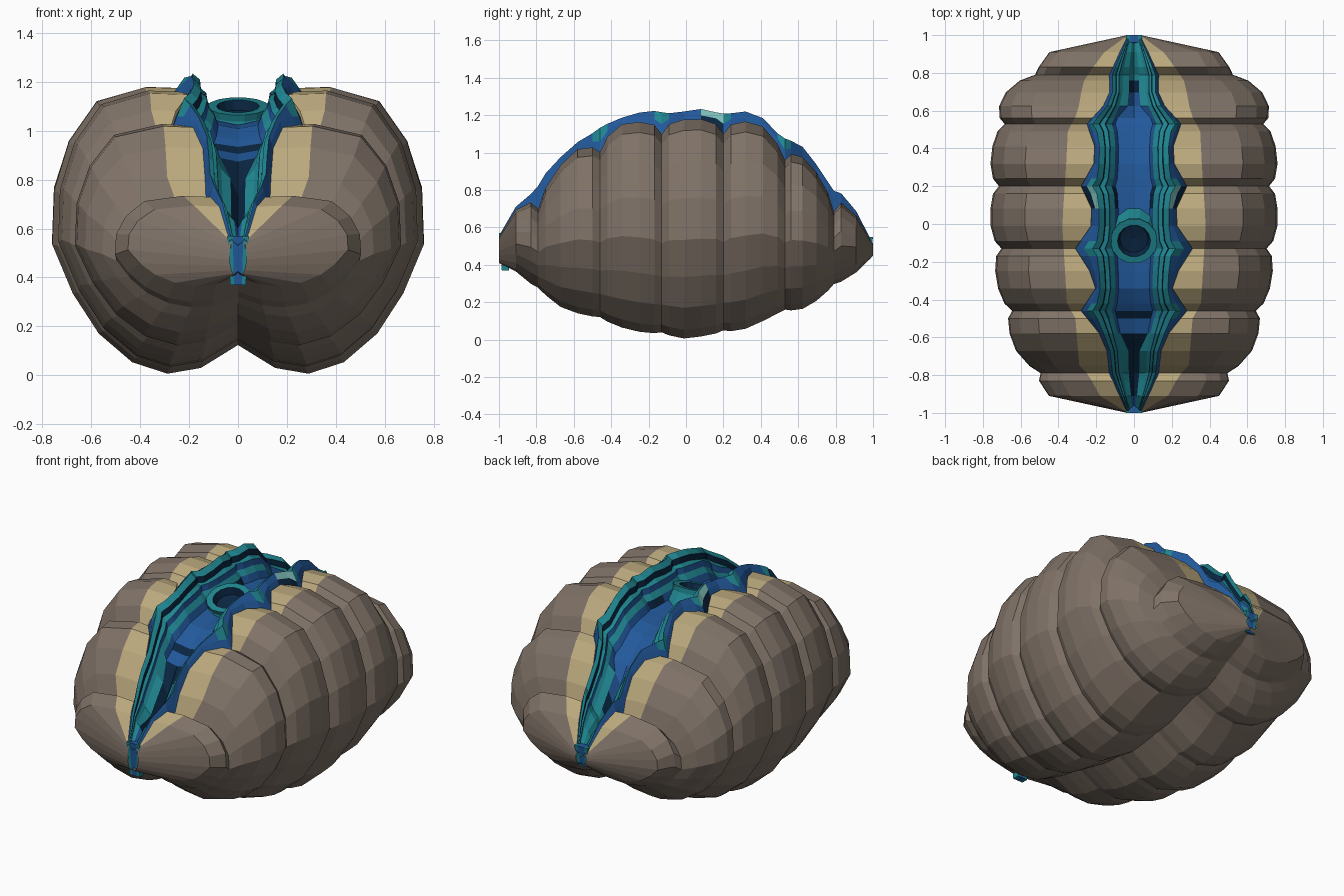
import bpy
import bmesh
from math import sin, cos, pi, radians
from mathutils import Matrix, Vector

if "Cube" in bpy.data.objects:
    bpy.data.objects.remove(bpy.data.objects["Cube"], do_unlink=True)


def material(name, rgb):
    m = bpy.data.materials.new(name)
    m.use_nodes = True
    m.diffuse_color = (*rgb, 1)
    m.node_tree.nodes["Principled BSDF"].inputs["Base Color"].default_value = (*rgb, 1)
    return m


SHELL = material("shell_brown", (.215, .17, .137))
TAN = material("rim_tan", (.50, .40, .21))
BLUE = material("mantle_blue", (.016, .1, .33))
NAVY = material("deep_navy", (.003, .019, .054))
TEAL = material("mantle_teal", (.014, .24, .285))
AQUA = material("pale_aqua", (.2, .5, .47))


def interp(table, y):
    for (a, va), (b, vb) in zip(table, table[1:]):
        if y <= b:
            return va + (vb - va) * (y - a) / (b - a)
    return table[-1][1]


def loft(name, rows, rule, mirror=True, closed=False):
    """Skin rows of points; rule(i, j) gives the material of each face."""
    bm = bmesh.new()
    grid = [[bm.verts.new(p) for p in row] for row in rows]
    mats = []
    count = len(rows[0])
    for i in range(len(rows) - 1):
        for j in range(count if closed else count - 1):
            k = (j + 1) % count
            f = bm.faces.new((grid[i][j], grid[i + 1][j], grid[i + 1][k], grid[i][k]))
            m = rule(i, j)
            if m not in mats:
                mats.append(m)
            f.material_index = mats.index(m)
    return finish(name, bm, mats, mirror)


def finish(name, bm, mats, mirror):
    me = bpy.data.meshes.new(name)
    bm.to_mesh(me)
    bm.free()
    for m in mats:
        me.materials.append(m)
    ob = bpy.data.objects.new(name, me)
    bpy.context.collection.objects.link(ob)
    if mirror:
        mod = ob.modifiers.new("mirror", 'MIRROR')
        mod.use_clip = True
    return ob


# Envelopes along the length: half width, underside, crest, rim and tan border
WIDTH = [(-1, .035), (-.91, .45), (-.79, .54), (-.65, .64), (-.5, .68), (-.3, .73),
         (0, .76), (.35, .76), (.65, .71), (.74, .65), (.82, .52), (.92, .44), (1, .035)]
BOTTOM = [(-1, .41), (-.9, .36), (-.8, .27), (-.65, .16), (-.5, .12), (-.3, .05),
          (0, .005), (.3, .05), (.5, .14), (.65, .17), (.8, .29), (.9, .35), (1, .45)]
TOP = [(-1, .55), (-.9, .71), (-.8, .76), (-.72, .88), (-.6, 1.01), (-.5, 1.05),
       (-.36, 1.15), (-.2, 1.17), (.05, 1.18), (.3, 1.17), (.4, 1.15), (.52, 1.04),
       (.62, .98), (.72, .87), (.79, .76), (.87, .73), (1, .51)]
LIP = [(-1, .03), (-.9, .08), (-.79, .13), (-.62, .15), (-.46, .28), (-.32, .19),
       (-.13, .31), (.03, .2), (.2, .28), (.36, .19), (.53, .25), (.66, .13),
       (.79, .13), (.9, .08), (1, .03)]
BORDER = [(-1, .032), (-.91, .18), (-.8, .24), (-.75, .29), (-.5, .31), (-.42, .355),
          (0, .38), (.3, .36), (.5, .35), (.58, .3), (.75, .27), (.9, .17), (1, .032)]
GROOVES = [-.79, -.46, -.13, .2, .53, .79]

# Stations: a sharp groove, then the rounded back of each rib
stations = [(-1, 0), (-.91, 0), (-.83, .15)]
for a, b in zip(GROOVES, GROOVES[1:]):
    for t, g in ((0, 1), (.12, .3), (.36, 0), (.64, 0), (.88, .3)):
        stations.append((a + (b - a) * t, g))
stations += [(.79, 1), (.83, .15), (.91, 0), (1, 0)]

PROFILE = [(0, .1), (.2, .02), (.38, 0), (.57, .04), (.75, .14), (.89, .28),
           (1, .45), (.99, .64), (.91, .81), (.76, .95)]


def shell_row(y, g):
    w = interp(WIDTH, y) - .045 * g
    zb = interp(BOTTOM, y) + .015 * g
    zt = interp(TOP, y) - .075 * g
    lip = interp(LIP, y)
    h = zt - zb
    row = [(u * w, y, zb + v * h) for u, v in PROFILE]
    row.append((interp(BORDER, y), y, zt))
    row.append((lip, y, zt - .005))
    row.append((lip * .95, y, zt - .25 * h))
    return row


# Two ribbed shell halves with a pale rim
rim = len(PROFILE)
loft("shell_halves", [shell_row(y, g) for y, g in stations],
     lambda i, j: TAN if j >= rim else SHELL)


# Ruffled mantle filling the opening: lobes, crest, two frills and a floor
def mantle_row(y, g):
    t = interp(TOP, y)
    lip = interp(LIP, y)
    c = min(lip * .88, .185 + .035 * g)
    k = min(1, (1 - abs(y)) * 4 + .1)
    crest = t + (.045 + .01 * sin(y * 23)) * k
    slit = abs(y) > .62
    return [(lip + .006, y, t - .075 * g - .04 * k),
            (lip * .5 + c * .5, y, t + (.02 - .04 * g) * k),
            (c, y, crest),
            (c * .84, y, crest - .025 * k),
            (c * .82, y, crest - .06 * k),
            (c * .7, y, t - .025 * k),
            (c * .67, y, t - .06 * k),
            (c * .54, y, t - .09 * k),
            (c * (.24 if slit else .45), y, t - .13 * k),
            (0, y, t - (.2 if slit else .145) * k)]


def mantle_colour(i, j):
    y = (stations[i][0] + stations[i + 1][0]) / 2
    groove = max(stations[i][1], stations[i + 1][1]) == 1
    if j == 0:
        return NAVY if .12 < y < .2 else BLUE
    if j == 1:
        if .08 < y < .2 or -.76 < y < -.72:
            return AQUA
        return TEAL if groove and abs(y) < .6 else BLUE
    if j in (3, 5):
        return NAVY if j == 3 else BLUE
    if j == 7:
        return NAVY if .08 < y < .2 else BLUE if abs(y) < .6 else TEAL
    if j == 8:
        if -.92 < y < -.62 or .66 < y < .74 or -.5 < y < -.46:
            return NAVY
        return TEAL if y > .74 else BLUE
    return TEAL


loft("mantle", [mantle_row(y, g) for y, g in stations], mantle_colour)

# Raised siphon, tilted to the front
rings = [(.15, -.11), (.12, -.03), (.125, 0), (.088, 0), (.075, -.04), (.002, -.05)]
tilt = Matrix.Translation((0, -.09, 1.1)) @ Matrix.Rotation(radians(17), 4, 'X')
N = 14
loft("siphon",
     [[tilt @ Vector((r * cos(-2 * pi * k / N), r * sin(-2 * pi * k / N), z))
       for k in range(N)] for r, z in rings],
     lambda i, j: NAVY if i > 2 else TEAL, mirror=False, closed=True)

# Narrow mantle ends between the beaks, leaning inwards at the foot
for name, side, low, high in (("front_mantle_end", -1, .37, .57),
                              ("back_mantle_end", 1, .43, .55)):
    for part, x, w, m in (("inner", .009, .018, BLUE), ("outer", .027, .018, TEAL)):
        bm = bmesh.new()
        bmesh.ops.create_cube(bm, size=1)
        for v in bm.verts:
            upper = v.co.z > 0
            v.co = ((x + v.co.x * w) * (1.2 if upper else .9),
                    side * (.98 if upper else .965) + v.co.y * .04,
                    (low + high) / 2 + v.co.z * (high - low))
        finish(name + "_" + part, bm, [m], True)
